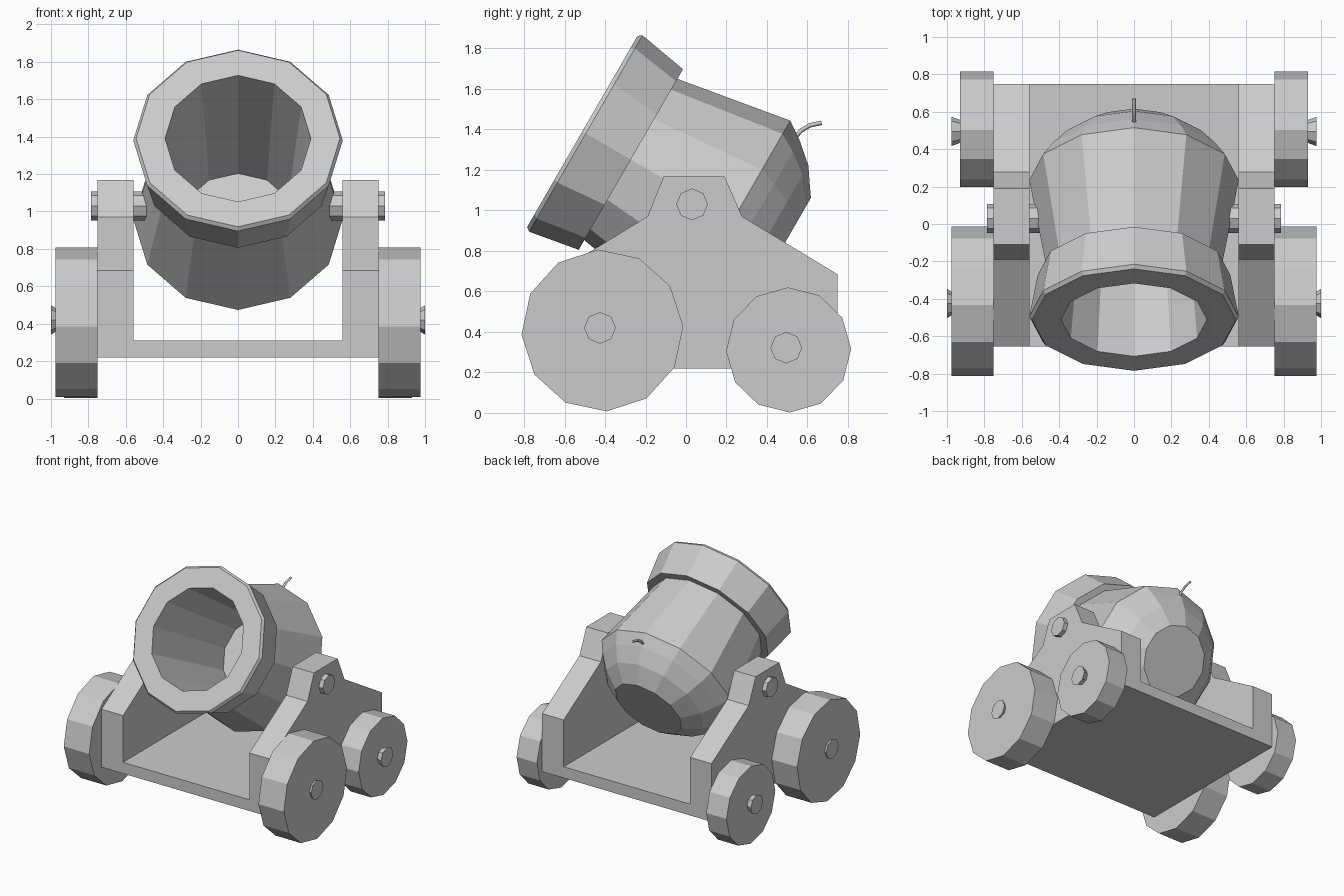
import bpy, bmesh
from math import sin, cos, pi, radians
from mathutils import Vector

if "Cube" in bpy.data.objects:
    bpy.data.objects.remove(bpy.data.objects["Cube"])


def finish(bm, name):
    bmesh.ops.recalc_face_normals(bm, faces=bm.faces)
    me = bpy.data.meshes.new(name)
    bm.to_mesh(me)
    bm.free()
    ob = bpy.data.objects.new(name, me)
    bpy.context.collection.objects.link(ob)
    return ob


def lathe(name, profile, origin, axis, side, n, phase=0.0):
    """Spin (distance, radius) pairs around an axis, capping both ends."""
    bm = bmesh.new()
    origin, axis, side = Vector(origin), Vector(axis).normalized(), Vector(side).normalized()
    up = axis.cross(side)
    rings = []
    for t, r in profile:
        rings.append([bm.verts.new(origin + axis * t + r * (side * cos(a) + up * sin(a)))
                      for a in (phase + 2 * pi * k / n for k in range(n))])
    for a, b in zip(rings, rings[1:]):
        for k in range(n):
            j = (k + 1) % n
            bm.faces.new((a[k], a[j], b[j], b[k]))
    bm.faces.new(rings[0])
    bm.faces.new(rings[-1])
    return finish(bm, name)


def extrude_x(name, pts, x0, x1):
    """Extrude a (y, z) outline from x0 to x1."""
    bm = bmesh.new()
    face = bm.faces.new([bm.verts.new((x0, y, z)) for y, z in pts])
    new = bmesh.ops.extrude_face_region(bm, geom=[face])["geom"]
    bmesh.ops.translate(bm, vec=(x1 - x0, 0, 0),
                        verts=[v for v in new if isinstance(v, bmesh.types.BMVert)])
    return finish(bm, name)


# Barrel: bore floor, rim, muzzle ring, flared body, rounded breech
lathe("barrel",
      [(0.89, 0.31), (-0.02, 0.39), (-0.02, 0.545), (0.0, 0.56), (0.257, 0.515),
       (0.257, 0.46), (0.843, 0.56), (0.93, 0.50), (1.03, 0.414), (1.122, 0.28)],
      (0, -0.495, 1.38), (0, cos(radians(30)), -0.5), (1, 0, 0), 12)

# Fuse
curve = bpy.data.curves.new("fuse", "CURVE")
curve.dimensions = "3D"
curve.bevel_depth = 0.011
curve.bevel_resolution = 0
curve.use_fill_caps = True
spline = curve.splines.new("POLY")
path = [(0.53, 1.355), (0.57, 1.395), (0.61, 1.42), (0.67, 1.433)]
spline.points.add(len(path) - 1)
for p, (y, z) in zip(spline.points, path):
    p.co = (0, y, z, 1)
bpy.context.collection.objects.link(bpy.data.objects.new("fuse", curve))

# Carriage floor
extrude_x("base_plate", [(-0.655, 0.22), (0.748, 0.22), (0.748, 0.31), (-0.655, 0.31)],
          -0.75, 0.75)

cheek = [(-0.655, 0.31), (0.748, 0.31), (0.748, 0.685), (0.277, 0.97),
         (0.19, 1.168), (-0.11, 1.168), (-0.19, 0.97), (-0.655, 0.685)]

for s, label in ((1, "right"), (-1, "left")):
    # Side cheek and barrel pivot
    extrude_x(f"cheek_{label}", cheek, s * 0.56, s * 0.75)
    lathe(f"trunnion_{label}", [(0.47, 0.078), (0.785, 0.078)],
          (0, 0.03, 1.03), (s, 0, 0), (0, 1, 0), 8)
    # Wheels with flared axle ends
    for end, wy, wz, wr, wx, ay, az, turn in (
            ("front", -0.413, 0.407, 0.40, 0.975, -0.425, 0.42, 3),
            ("rear", 0.507, 0.311, 0.309, 0.93, 0.495, 0.322, 1)):
        lathe(f"wheel_{end}_{label}", [(0.75, wr), (wx, wr)], (0, wy, wz),
              (s, 0, 0), (0, 1, 0), 12, radians(turn) * s)
        tip = 1.0 if end == "front" else 0.975
        lathe(f"axle_{end}_{label}", [(0.72, 0.058), (wx - 0.01, 0.058), (tip, 0.078)],
              (0, ay, az), (s, 0, 0), (0, 1, 0), 8)
